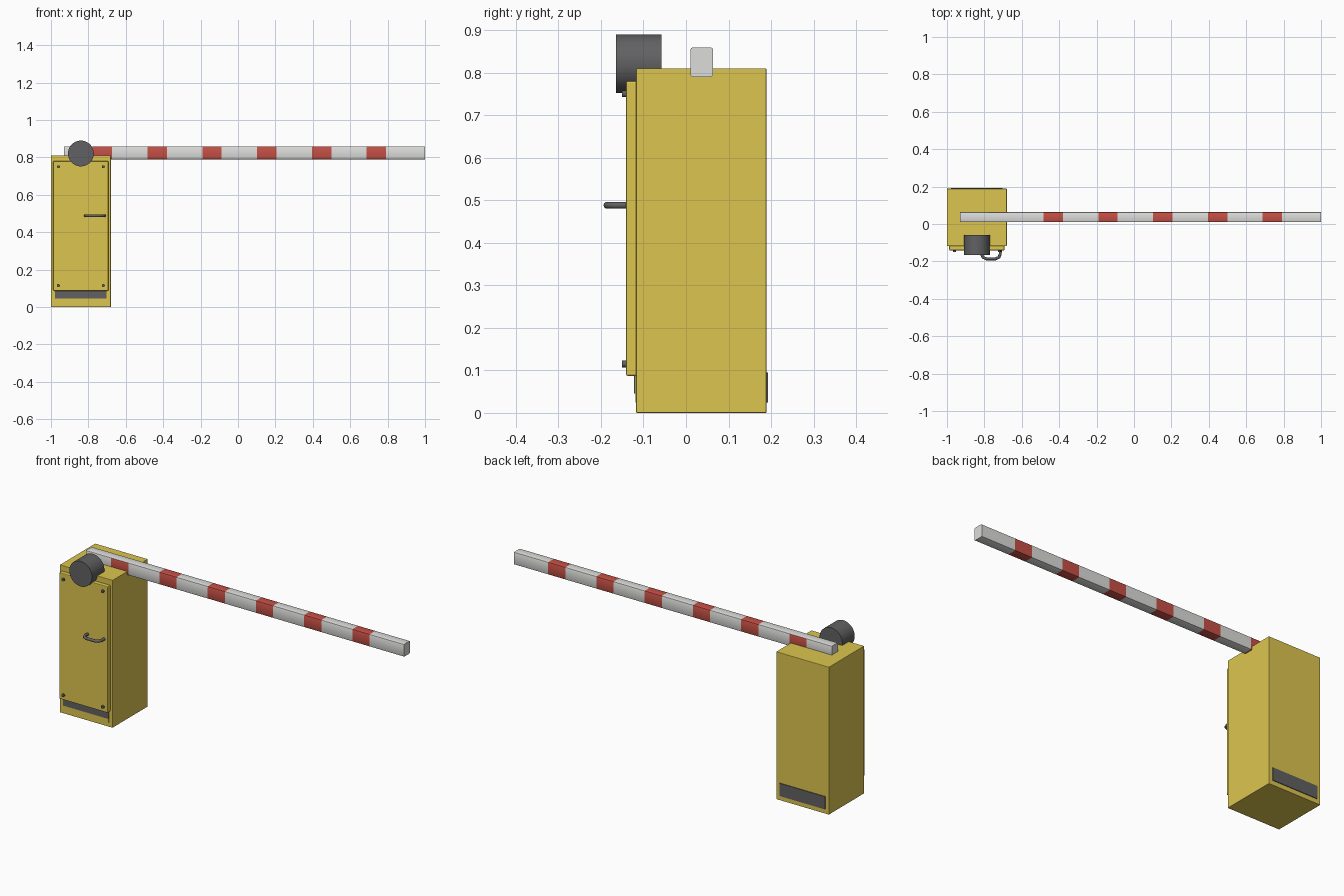
import bpy, bmesh
from mathutils import Vector

cube = bpy.data.objects.get("Cube")
if cube:
    bpy.data.objects.remove(cube, do_unlink=True)


def material(name, r, g, b):
    m = bpy.data.materials.new(name)
    m.use_nodes = True
    m.diffuse_color = (r, g, b, 1)
    m.node_tree.nodes["Principled BSDF"].inputs["Base Color"].default_value = (r, g, b, 1)
    return m


YELLOW = material("cabinet yellow", 0.72, 0.56, 0.08)
GREY = material("dark grey", 0.12, 0.12, 0.125)
WHITE = material("boom white", 0.72, 0.72, 0.71)
RED = material("stripe red", 0.56, 0.08, 0.06)


def finish(bm, name, *mats):
    mesh = bpy.data.meshes.new(name)
    bm.to_mesh(mesh)
    bm.free()
    ob = bpy.data.objects.new(name, mesh)
    bpy.context.collection.objects.link(ob)
    for m in mats:
        mesh.materials.append(m)
    return ob


def smooth(ob):
    bpy.ops.object.select_all(action="DESELECT")
    ob.select_set(True)
    bpy.context.view_layer.objects.active = ob
    bpy.ops.object.shade_smooth_by_angle()


def box_mesh(lo, hi):
    bm = bmesh.new()
    bmesh.ops.create_cube(bm, size=1)
    lo, hi = Vector(lo), Vector(hi)
    for v in bm.verts:
        v.co = (lo + hi) / 2 + v.co * (hi - lo)
    return bm


def box(name, lo, hi, mat, bevel=0):
    bm = box_mesh(lo, hi)
    if bevel:
        bmesh.ops.bevel(bm, geom=bm.edges[:], offset=bevel, segments=2,
                        profile=0.5, affect="EDGES")
    return finish(bm, name, mat)


def cylinder(name, x, z, y0, y1, radius, mat, sides):
    bpy.ops.mesh.primitive_cylinder_add(
        vertices=sides, radius=radius, depth=y1 - y0,
        location=(x, (y0 + y1) / 2, z), rotation=(1.5708, 0, 0))
    ob = bpy.context.object
    ob.name = name
    ob.data.materials.append(mat)
    smooth(ob)


# Cabinet with front door and ventilation grilles
box("cabinet", (-1, -0.117, 0), (-0.68, 0.189, 0.81), YELLOW, 0.002)
box("door", (-0.988, -0.141, 0.087), (-0.693, -0.115, 0.78), YELLOW, 0.004)
box("front_plinth", (-0.978, -0.119, 0.025), (-0.702, -0.115, 0.09), YELLOW)
box("front_grille", (-0.978, -0.122, 0.045), (-0.702, -0.115, 0.09), GREY)
box("back_grille", (-0.978, 0.185, 0.025), (-0.702, 0.193, 0.095), GREY)

# Door bolts
for x in (-0.96, -0.72):
    for z in (0.115, 0.75):
        cylinder("door_bolt", x, z, -0.15, -0.138, 0.008, GREY, 16)

# Pivot drum
cylinder("pivot_drum", -0.84, 0.821, -0.165, -0.058, 0.069, GREY, 48)

# Bent door handle
curve = bpy.data.curves.new("door_handle", "CURVE")
curve.dimensions = "3D"
curve.bevel_depth = 0.008
curve.bevel_resolution = 3
curve.use_fill_caps = True
path = [(-0.815, -0.14), (-0.815, -0.16), (-0.808, -0.178), (-0.79, -0.186),
        (-0.74, -0.186), (-0.722, -0.178), (-0.715, -0.16), (-0.715, -0.14)]
spline = curve.splines.new("POLY")
spline.points.add(len(path) - 1)
for p, (x, y) in zip(spline.points, path):
    p.co = (x, y, 0.488, 1)
handle = bpy.data.objects.new("door_handle", curve)
bpy.context.collection.objects.link(handle)
curve.materials.append(GREY)

# Boom with chamfered edges, sliced at the stripe borders
bm = box_mesh((-0.93, 0.01, 0.79), (1, 0.064, 0.859))
long_edges = [e for e in bm.edges if abs(e.verts[0].co.x - e.verts[1].co.x) > 1]
bmesh.ops.bevel(bm, geom=long_edges, offset=0.006, segments=2, profile=0.5, affect="EDGES")
starts = [-0.777 + 0.293 * i for i in range(6)]
width = 0.104
for s in starts:
    for x in (s, s + width):
        bmesh.ops.bisect_plane(bm, geom=bm.verts[:] + bm.edges[:] + bm.faces[:],
                               plane_co=(x, 0, 0), plane_no=(1, 0, 0))
bm.normal_update()
for f in bm.faces:
    x = f.calc_center_median().x
    striped = any(s < x < s + width for s in starts)
    # The stripe over the cabinet is painted on the sides only
    bare_top = x < -0.6 and f.normal.z > 0.9
    f.material_index = int(striped and not bare_top)
boom = finish(bm, "boom", WHITE, RED)
smooth(boom)
